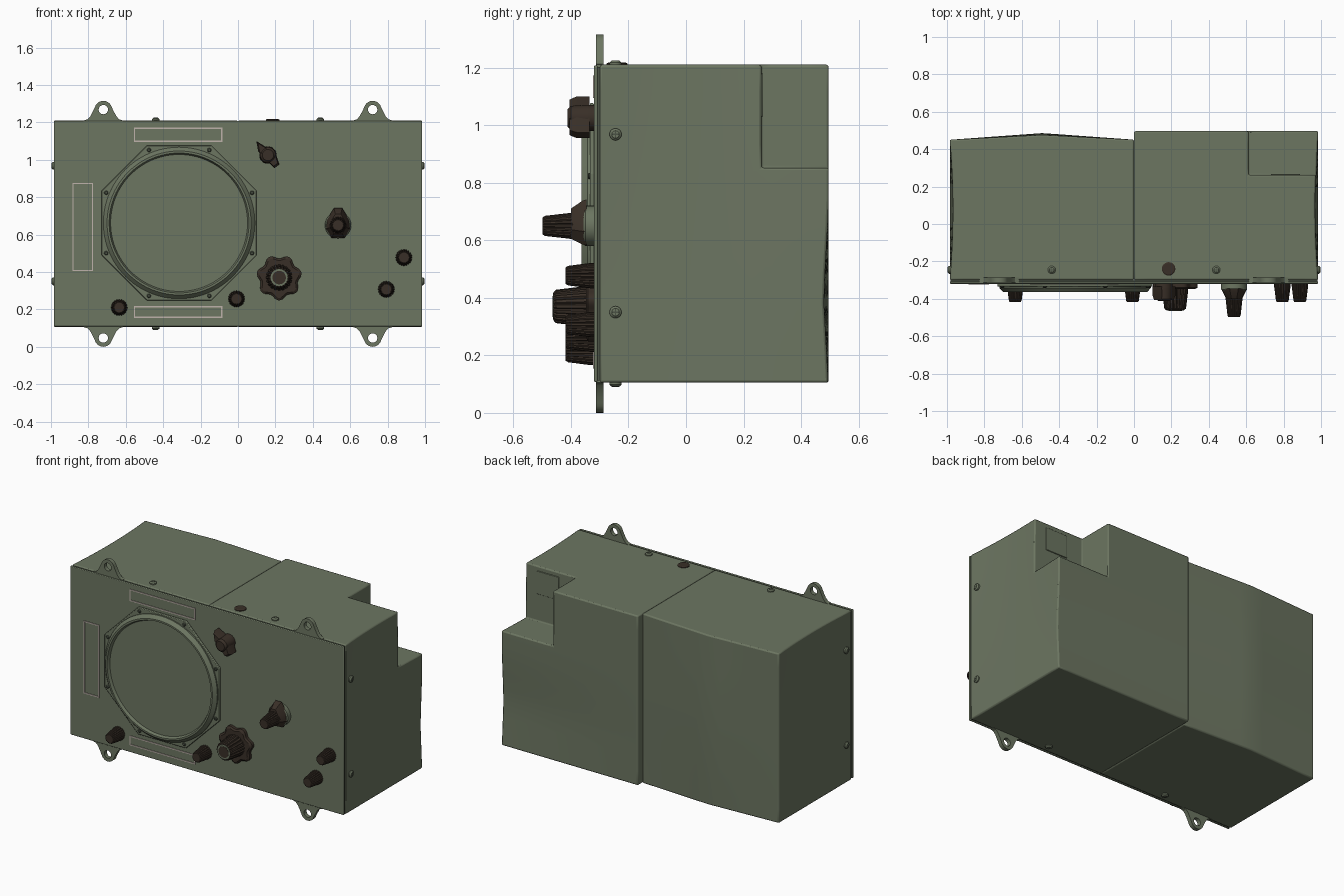
import bpy, bmesh, math
from math import pi, sin, cos
from mathutils import Vector

cube = bpy.data.objects.get("Cube")
if cube:
    bpy.data.objects.remove(cube)


def material(name, rgb):
    m = bpy.data.materials.new(name)
    m.use_nodes = True
    m.diffuse_color = (*rgb, 1)
    m.node_tree.nodes["Principled BSDF"].inputs["Base Color"].default_value = (*rgb, 1)
    return m


GREEN = material("olive_green_paint", (0.15, 0.18, 0.12))
DARK = material("dark_green_metal", (0.07, 0.085, 0.06))
BROWN = material("dark_brown_plastic", (0.04, 0.028, 0.02))
PALE = material("pale_pink_line", (0.52, 0.45, 0.41))

FRONT, BACK = (pi / 2, 0, 0), (-pi / 2, 0, pi)
UP, DOWN = (0, 0, 0), (pi, 0, 0)
LEFT, RIGHT = (0, pi / 2, 0), (0, -pi / 2, 0)
PANEL = -0.32


def add(name, bm, mat, loc=(0, 0, 0), rot=UP):
    bmesh.ops.recalc_face_normals(bm, faces=bm.faces)
    me = bpy.data.meshes.new(name)
    bm.to_mesh(me)
    bm.free()
    me.materials.append(mat)
    ob = bpy.data.objects.new(name, me)
    ob.location, ob.rotation_euler = loc, rot
    bpy.context.collection.objects.link(ob)
    return ob


def box_mesh(lo, hi, cuts=0):
    bm = bmesh.new()
    bmesh.ops.create_cube(bm, size=1)
    lo, hi = Vector(lo), Vector(hi)
    for v in bm.verts:
        v.co = (lo + hi) / 2 + v.co * (hi - lo)
    if cuts:
        bmesh.ops.subdivide_edges(bm, edges=bm.edges[:], cuts=cuts, use_grid_fill=True)
    return bm


def polar(n, radius=lambda a: 1, turn=0):
    angles = [turn + 2 * pi * i / n for i in range(n)]
    return [(radius(a) * cos(a), radius(a) * sin(a)) for a in angles]


def stack(name, mat, loc, rings, outline, rot=FRONT):
    """Skin an outline through (scale, height) rings and cap both ends."""
    bm = bmesh.new()
    rows = [[bm.verts.new((x * r, y * r, h)) for x, y in outline] for r, h in rings]
    n = len(outline)
    for a, b in zip(rows, rows[1:]):
        for i in range(n):
            bm.faces.new((a[i], a[(i + 1) % n], b[(i + 1) % n], b[i]))
    bm.faces.new(rows[0])
    bm.faces.new(rows[-1])
    return add(name, bm, mat, loc, rot)


def plate(name, mat, loops, y, half):
    """Flat upright plate from an outer loop and a hole loop."""
    cu = bpy.data.curves.new(name, "CURVE")
    cu.dimensions, cu.fill_mode, cu.extrude = "2D", "BOTH", half
    for loop in loops:
        sp = cu.splines.new("POLY")
        sp.points.add(len(loop) - 1)
        for p, (x, z) in zip(sp.points, loop):
            p.co = (x, z, 0, 1)
        sp.use_cyclic_u = True
    cu.materials.append(mat)
    ob = bpy.data.objects.new(name, cu)
    ob.location, ob.rotation_euler = (0, y, 0), FRONT
    bpy.context.collection.objects.link(ob)
    bpy.ops.object.select_all(action="DESELECT")
    ob.select_set(True)
    bpy.context.view_layer.objects.active = ob
    bpy.ops.object.convert(target="MESH")


CIRCLE = polar(48)
FLUTED = polar(80, lambda a: 1 - 0.1 * (cos(20 * a) < -0.5))
CROSS = [(0.2, 0.2), (0.2, 1), (-0.2, 1), (-0.2, 0.2), (-1, 0.2), (-1, -0.2),
         (-0.2, -0.2), (-0.2, -1), (0.2, -1), (0.2, -0.2), (1, -0.2), (1, 0.2)]


# Case halves with gently bowed sheet metal
def case_half(name, x0, x1, back, bow):
    bm = box_mesh((x0, -0.3, 0.105), (x1, back, 1.21), 11)
    for v in bm.verts:
        x, y, z = v.co
        if abs(y - back) < 1e-4:
            v.co.y += bow(x, z)
        if abs(x) > 0.98:
            t = (y + 0.3) / (back + 0.3)
            v.co.x -= math.copysign(0.06 * t * (1 - t) * (z - 0.105), x)
    ob = add(name, bm, GREEN)
    return ob


def bevel(ob, width=0.008):
    m = ob.modifiers.new("edge_round", "BEVEL")
    m.width, m.segments, m.limit_method = width, 2, "ANGLE"
    m.angle_limit = math.radians(40)


right_half = case_half("case_right_half", -0.985, 0, 0.45,
                       lambda x, z: (1 - abs(x + 0.49) / 0.5) * (0.026 + 0.01 * sin(pi * (z - 0.105) / 1.105)))
left_half = case_half("case_left_half", 0, 0.985, 0.496,
                      lambda x, z: -0.018 * x * max(0, 1 - abs(z - 0.4) / 0.32))

# Corner recess for the connector
cutter = add("recess_cutter", box_mesh((0.612, 0.262, 0.852), (1.1, 0.7, 1.4)), GREEN)
cutter.hide_render = True
bpy.context.view_layer.objects.active = left_half
cut = left_half.modifiers.new("recess", "BOOLEAN")
cut.object, cut.operation, cut.solver = cutter, "DIFFERENCE", "EXACT"
bpy.ops.object.modifier_apply(modifier="recess")
bpy.data.objects.remove(cutter)
for half in (right_half, left_half):
    bevel(half)

# Front panel
bevel(add("front_panel", box_mesh((-0.985, PANEL, 0.108), (0.985, -0.307, 1.207)), GREEN), 0.004)
add("panel_seam", box_mesh((-0.98, -0.31, 0.112), (0.98, -0.298, 1.203)), DARK)

# Rear connector with pins
socket = Vector((0.81, 0.26, 1.105))
bevel(add("connector_flange", box_mesh(socket - Vector((0.078, 0, 0.075)),
                                       socket + Vector((0.078, 0.008, 0.075))), GREEN), 0.003)
stack("connector_shell", GREEN, socket, [(0.07, 0), (0.07, 0.026), (0.06, 0.026), (0.06, 0.01)], CIRCLE, BACK)
stack("connector_insert", DARK, socket, [(0.058, 0), (0.058, 0.014)], CIRCLE, BACK)
for count, ring in ((8, 0.042), (4, 0.02)):
    for px, pz in polar(count):
        stack("connector_pin", GREEN, socket + Vector((px * ring, 0, pz * ring)),
              [(0.007, 0), (0.007, 0.022)], polar(10), BACK)

# Mounting lugs, top and bottom
bell = [(0.105, -0.03), (0.105, 0), (0.085, 0.006), (0.07, 0.022), (0.055, 0.05)]
crown = [(0.047 * cos(a * pi / 12), 0.058 + 0.047 * sin(a * pi / 12)) for a in range(1, 12)]
lug = bell + crown + [(-x, z) for x, z in reversed(bell)]
hole = [(0.025 * x, 0.058 + 0.025 * z) for x, z in polar(24)]
for side in (-1, 1):
    for base, up in ((1.21, 1), (0.105, -1)):
        plate("mounting_lug", GREEN,
              [[(side * 0.72 + x, base + up * z) for x, z in loop] for loop in (lug, hole)],
              -0.3, 0.013)


# Cross-head screws around the case
def screw(loc, rot):
    stack("case_screw", GREEN, loc, [(0.021, -0.01), (0.021, 0.007), (0.013, 0.014)], polar(20), rot)
    stack("screw_slot", DARK, loc, [(0.012, 0.008), (0.012, 0.0148)], CROSS, rot)


for x in (-0.44, 0.44):
    screw((x, -0.245, 1.21), UP)
    screw((x, -0.245, 0.105), DOWN)
for z in (0.35, 0.968):
    screw((0.983, -0.245, z), LEFT)
    screw((-0.983, -0.245, z), RIGHT)
stack("top_plug", BROWN, (0.185, -0.24, 1.2), [(0.036, 0), (0.036, 0.014), (0.03, 0.018)], CIRCLE, UP)

# Round display: octagonal plate, raised ring, recessed face and screws
eye = Vector((-0.315, PANEL, 0.662))
octagon = polar(8, turn=pi / 8)
bevel(stack("display_plate", GREEN, eye, [(0.449, 0), (0.449, 0.014)], octagon), 0.004)
stack("display_ring", GREEN, eye,
      [(0.405, 0), (0.405, 0.022), (0.385, 0.044), (0.374, 0.044), (0.366, 0.026)], polar(96))
for px, pz in octagon:
    stack("display_screw", DARK, eye + Vector((px * 0.422, 0, pz * 0.422)),
          [(0.011, 0), (0.011, 0.017), (0.007, 0.021)], polar(16))


# Label frames
def rect(x0, x1, z0, z1):
    return [(x0, z0), (x1, z0), (x1, z1), (x0, z1)]


for x0, x1, z0, z1 in ((-0.557, -0.083, 1.095, 1.172), (-0.557, -0.083, 0.155, 0.217),
                       (-0.886, -0.774, 0.404, 0.877)):
    w = 0.007
    plate("label_frame", PALE, [rect(x0, x1, z0, z1), rect(x0 + w, x1 - w, z0 + w, z1 - w)],
          PANEL - 0.002, 0.002)


# Control knobs
def fluted_knob(name, x, z, r0, r1, start, end):
    stack(name, BROWN, (x, PANEL, z),
          [(r0, start), (r0, start + 0.012), (r1, end - 0.008), (r1 * 0.85, end)], FLUTED)


for x, z in ((-0.635, 0.21), (-0.008, 0.256), (0.793, 0.307), (0.887, 0.477)):
    fluted_knob("small_knob", x, z, 0.044, 0.034, 0, 0.098)

star = polar(96, lambda a: 1 + 0.09 * cos(7 * a - pi / 2))
stack("main_knob_skirt", BROWN, (0.22, PANEL, 0.37), [(0.112, 0), (0.112, 0.02), (0.1, 0.028)], star)
fluted_knob("main_knob", 0.22, 0.37, 0.07, 0.058, 0.02, 0.14)
stack("main_knob_cap", GREEN, (0.22, PANEL, 0.37), [(0.046, 0.135), (0.046, 0.142)], CIRCLE)
stack("main_knob_center", BROWN, (0.22, PANEL, 0.37), [(0.036, 0.135), (0.036, 0.144)], CIRCLE)

stack("selector_collar", GREEN, (0.535, PANEL, 0.65), [(0.07, 0), (0.07, 0.03), (0.064, 0.036)], CIRCLE)
pointer_top = [(-0.022, 0.092), (0.022, 0.092), (0.06, 0.03), (0.066, -0.02), (0.035, -0.068),
               (-0.035, -0.068), (-0.066, -0.02), (-0.06, 0.03)]
stack("selector_skirt", BROWN, (0.535, PANEL, 0.65), [(1, 0.025), (0.95, 0.04), (0.65, 0.08)], pointer_top)
fluted_knob("selector_knob", 0.535, 0.65, 0.045, 0.035, 0.07, 0.178)

switch = (0.16, PANEL, 1.025)
bar = [(-0.062, 0.075), (-0.052, 0.02), (0.035, -0.07), (0.062, -0.05), (0.04, 0.012), (-0.03, 0.055)]
stack("switch_collar", BROWN, switch, [(0.045, 0), (0.045, 0.03)], CIRCLE)
stack("switch_pointer", BROWN, switch, [(1, 0.015), (1, 0.06), (0.85, 0.085)], bar)
stack("switch_hub", BROWN, switch, [(0.046, 0.02), (0.042, 0.08), (0.03, 0.092)], CIRCLE)

# Smooth shading with crisp edges
bpy.ops.object.select_all(action="DESELECT")
for ob in bpy.context.collection.objects:
    if ob.type == "MESH":
        ob.select_set(True)
        bpy.context.view_layer.objects.active = ob
bpy.ops.object.shade_smooth_by_angle(angle=math.radians(30))
